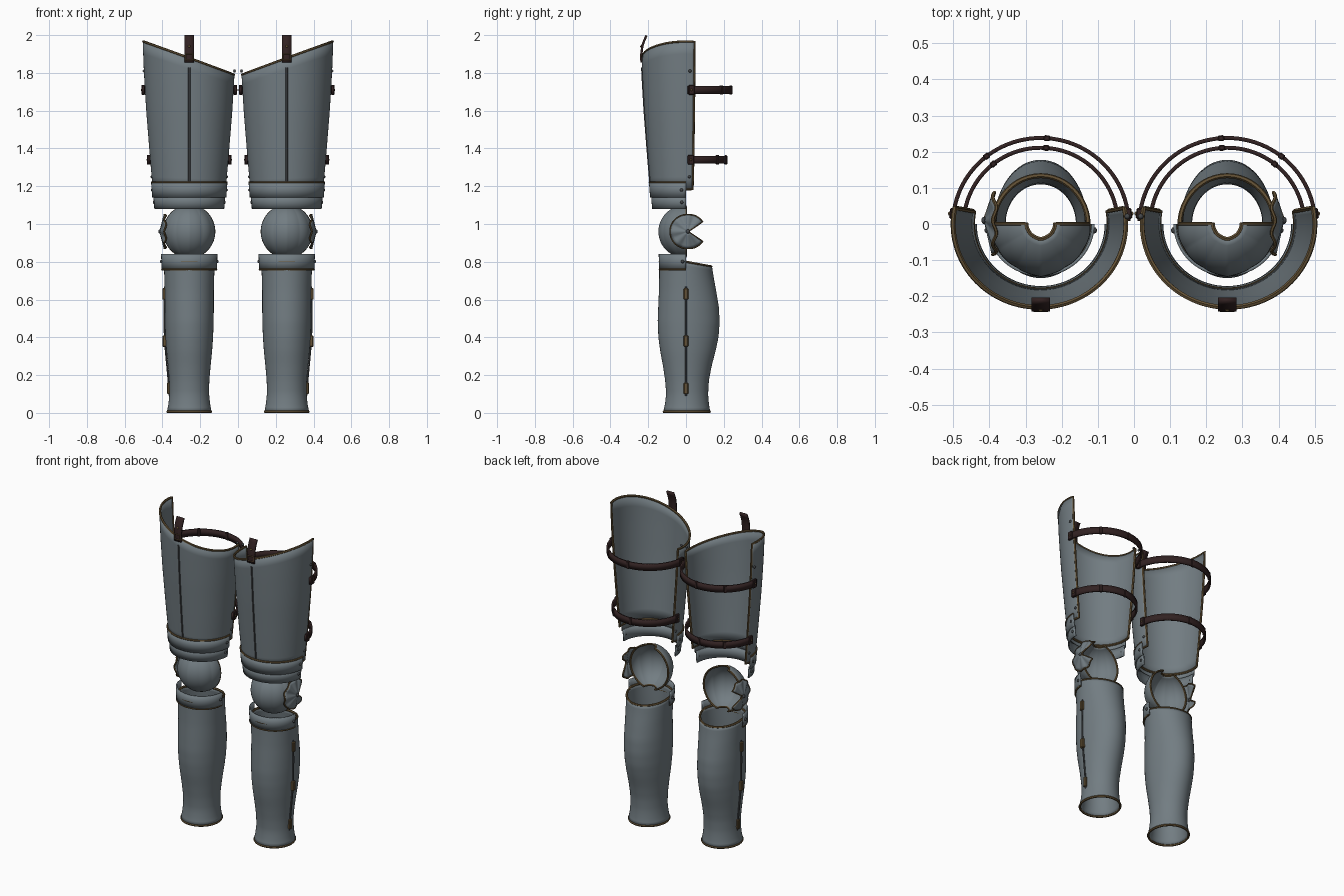
import bpy, bmesh, math
from mathutils import Vector

if "Cube" in bpy.data.objects:
    bpy.data.objects.remove(bpy.data.objects["Cube"])

CX = 0.258                      # centre of the right leg; everything is mirrored over x = 0
R = math.radians


def mat(name, col):
    m = bpy.data.materials.new(name)
    m.diffuse_color = (*col, 1)
    m.use_nodes = True
    m.node_tree.nodes["Principled BSDF"].inputs["Base Color"].default_value = m.diffuse_color
    return m


STEEL = mat("steel", (0.17, 0.205, 0.225))
BRASS = mat("aged_brass", (0.125, 0.082, 0.035))
LEATHER = mat("dark_leather", (0.032, 0.016, 0.016))
IRON = mat("dark_iron", (0.06, 0.065, 0.07))


def finish(name, me, material, thick=0):
    me.materials.clear()
    me.materials.append(material)
    ob = bpy.data.objects.new(name, me)
    bpy.context.collection.objects.link(ob)
    bpy.ops.object.select_all(action='DESELECT')
    ob.select_set(True)
    bpy.context.view_layer.objects.active = ob
    bpy.ops.object.shade_smooth_by_angle(angle=R(35))
    if thick:
        s = ob.modifiers.new("thickness", 'SOLIDIFY')
        s.thickness, s.offset = thick, 0
    ob.modifiers.new("other_leg", 'MIRROR').use_mirror_merge = False
    return ob


def sheet(name, f, a0, a1, na, nv, material=STEEL, thick=0.008):
    """Curved plate f(angle, v) with v from 0 to 1."""
    bm = bmesh.new()
    g = [[bm.verts.new(f(a0 + (a1 - a0) * i / na, j / nv)) for j in range(nv + 1)] for i in range(na + 1)]
    for i in range(na):
        for j in range(nv):
            bm.faces.new((g[i][j], g[i + 1][j], g[i + 1][j + 1], g[i][j + 1]))
    if abs(a1 - a0) > 6.28:
        bmesh.ops.remove_doubles(bm, verts=bm.verts, dist=1e-5)
    me = bpy.data.meshes.new(name)
    bm.to_mesh(me)
    bm.free()
    return finish(name, me, material, thick)


def tube(name, pts, r=0.007, cyclic=False, material=BRASS):
    cu = bpy.data.curves.new(name, 'CURVE')
    cu.dimensions, cu.bevel_depth, cu.bevel_resolution, cu.use_fill_caps = '3D', r, 1, True
    sp = cu.splines.new('POLY')
    sp.points.add(len(pts) - 1)
    for p, q in zip(sp.points, pts):
        p.co = (*q, 1)
    sp.use_cyclic_u = cyclic
    tmp = bpy.data.objects.new("tmp", cu)
    me = bpy.data.meshes.new_from_object(tmp)
    bpy.data.objects.remove(tmp)
    return finish(name, me, material)


def border(f, a0, a1, n=40, m=14):
    """Closed outline of a sheet."""
    A = lambda i: a0 + (a1 - a0) * i / n
    return ([f(A(i), 0) for i in range(n)] + [f(a1, j / m) for j in range(m)]
            + [f(A(n - i), 1) for i in range(n)] + [f(a0, 1 - j / m) for j in range(m)])


def box(name, loc, size, material, rot=0):
    bm = bmesh.new()
    bmesh.ops.create_cube(bm, size=1)
    bmesh.ops.scale(bm, vec=size, verts=bm.verts)
    bmesh.ops.bevel(bm, geom=bm.edges[:], offset=min(size) * 0.2, segments=1, affect='EDGES')
    me = bpy.data.meshes.new(name)
    bm.to_mesh(me)
    bm.free()
    ob = finish(name, me, material)
    for v in me.vertices:
        c, s = math.cos(rot), math.sin(rot)
        v.co = Vector((v.co.x * c - v.co.y * s, v.co.x * s + v.co.y * c, v.co.z)) + Vector(loc)
    return ob


def rivet(name, loc, r=0.008, material=IRON):
    bm = bmesh.new()
    bmesh.ops.create_uvsphere(bm, u_segments=10, v_segments=6, radius=r)
    bmesh.ops.translate(bm, vec=loc, verts=bm.verts)
    me = bpy.data.meshes.new(name)
    bm.to_mesh(me)
    bm.free()
    return finish(name, me, material)


def lerp(table, z):
    """Smoothly interpolate rows (z, a, b, ...)."""
    for p, q in zip(table, table[1:]):
        if z <= q[0] or q is table[-1]:
            t = max(0, min(1, (z - p[0]) / (q[0] - p[0])))
            return [u + (w - u) * t for u, w in zip(p[1:], q[1:])]


def ring(a, rx, ry, z, yc=0):   # angle 0 faces front, positive turns to the outer side
    return (CX + rx * math.sin(a), yc - ry * math.cos(a), z)


# Thigh plate with slanted top edge
THIGH = [(1.185, 0.189), (1.34, 0.203), (1.6, 0.224), (1.8, 0.236), (1.98, 0.243)]


def thigh(a, v, off=0):
    top = 1.878 + 0.365 * 0.24 * math.sin(a)
    z = 1.185 + (top - 1.185) * v
    r = lerp(THIGH, z)[0] + off
    return ring(a, r, r * 0.965, z)


E = R(101)
sheet("thigh_plate", thigh, -E, E, 56, 12)
tube("thigh_trim", border(thigh, -E, E, 56), 0.007, True)
tube("thigh_ridge", [thigh(0, 0.05 + 0.88 * i / 12, 0.003) for i in range(13)], 0.007, material=IRON)
for z in (1.81, 1.25):
    r = lerp(THIGH, z)[0] + 0.004
    for s in (-1, 1):
        rivet("thigh_rivet", ring(s * R(95), r, r, z), 0.008)


# Overlapping half-round lames above and below the knee
def lame(name, z0, z1, r0, r1, trim_v=None):
    f = lambda a, v: ring(a, r0 + (r1 - r0) * v, (r0 + (r1 - r0) * v) * 0.97, z0 + (z1 - z0) * v)
    sheet(name, f, -R(90), R(90), 40, 2)
    if trim_v is not None:
        tube(name + "_trim", [f(R(-90 + 4.5 * i), trim_v) for i in range(41)], 0.006)
    for s in (-1, 1):
        rivet(name + "_rivet", ring(s * R(83), r0 + 0.005, r0, (z0 + z1) / 2), 0.009)


lame("upper_lame", 1.14, 1.22, 0.192, 0.198, 1)
lame("middle_lame", 1.08, 1.15, 0.181, 0.186)
lame("lower_lame", 0.76, 0.842, 0.143, 0.145, 0)


# Fluted knee cop with a front keel
def knee(a, v):
    t = R(-73 + 146 * v)
    r = 0.133 * math.cos(t) * (1 + 0.07 * math.exp(-abs(a) / 0.2) + 0.015 * abs(math.sin(a * 6)))
    return ring(a, r, r, 0.96 + 0.137 * math.sin(t))


sheet("knee_cop", knee, -R(90), R(90), 72, 20)
tube("knee_trim", border(knee, -R(90), R(90), 36, 20), 0.006, True)


# Side wing: shallow fluted cone with a notch to the back
def wing(a, v):
    r = 0.004 + 0.085 * v * (1 + 0.06 * abs(math.cos(a)))
    x = 0.412 - 0.026 * v + 0.005 * v * math.cos(a * 8)
    return (x, 0.01 + r * math.cos(a), 0.96 + r * math.sin(a))


sheet("knee_wing", wing, R(34), R(326), 72, 5, thick=0.006)
tube("wing_trim", border(wing, R(34), R(326), 72, 4), 0.005, True)
rivet("wing_rivet", (0.412, 0.01, 0.96), 0.011)

# Greave: closed tube with a calf bulge (z, half width, front y, back y)
GREAVE = [(0, .116, -.118, .126), (.04, .107, -.108, .118), (.1, .101, -.101, .113), (.17, .102, -.106, .117),
          (.25, .109, -.118, .132), (.33, .117, -.133, .153), (.4, .122, -.142, .168), (.48, .125, -.146, .174),
          (.56, .126, -.143, .17), (.65, .126, -.139, .155), (.72, .128, -.138, .142), (.8, .131, -.138, .13)]


def greave(a, v, off=0):
    top = 0.80 - 0.025 * max(0, -math.cos(a))
    z = 0.006 + (top - 0.006) * v
    rx, y0, y1 = lerp(GREAVE, z)
    # front and back halves are separate half ellipses meeting at y = 0
    return ring(a, rx + off, (-y0 if math.cos(a) > 0 else y1) + off, z)


sheet("greave", greave, -math.pi, math.pi, 64, 36)
for v, n in ((0, "ankle_trim"), (1, "greave_top_trim")):
    tube(n, [greave(R(i * 7.5), v) for i in range(48)], 0.007, True)

# Greave hinge rod and hinge plates on the outer side
tube("hinge_rod", [(0.388, 0, 0.67), (0.391, 0, 0.55), (0.388, 0, 0.38), (0.371, 0, 0.2), (0.362, 0, 0.09)],
     0.005, material=IRON)
for x, z in ((0.39, 0.63), (0.388, 0.38), (0.365, 0.13)):
    box("hinge_plate", (x, 0, z), (0.022, 0.024, 0.062), BRASS)


# Two leather straps round the back of each thigh, with keepers and buckles
def strap(name, z, rx, ry):
    f = lambda a, v: ring(a, rx, ry, z + 0.042 * (v - 0.5))
    sheet(name, f, R(92), R(268), 48, 1, LEATHER, 0.011)
    for a in (97, 263):
        box(name + "_keeper", ring(R(a), rx + 0.003, ry, z), (0.016, 0.03, 0.052), LEATHER, R(a - 90))
        rivet(name + "_pin", ring(R(a), rx + 0.01, ry, z), 0.006, BRASS)
    for a in (142, 184):
        box(name + "_loop", ring(R(a), rx, ry, z), (0.016, 0.018, 0.048), LEATHER, R(a - 90))


strap("upper_strap", 1.71, 0.243, 0.238)
strap("lower_strap", 1.34, 0.213, 0.211)

# Hanging tab and buckle at the top of the thigh
TAB = [(1.855, -.236), (1.9, -.236), (1.94, -.232), (1.97, -.222), (2.0, -.208)]
sheet("hanging_tab", lambda a, v: (CX + a, lerp(TAB, 1.855 + 0.143 * v)[0], 1.855 + 0.143 * v),
      -0.025, 0.025, 1, 8, LEATHER, 0.012)
bk = [(CX - .019, -.24, 1.868), (CX + .019, -.24, 1.868), (CX + .019, -.24, 1.9), (CX - .019, -.24, 1.9)]
tube("tab_buckle", bk, 0.004, True)
rivet("tab_rivet", (CX, -0.236, 1.94), 0.007, BRASS)
